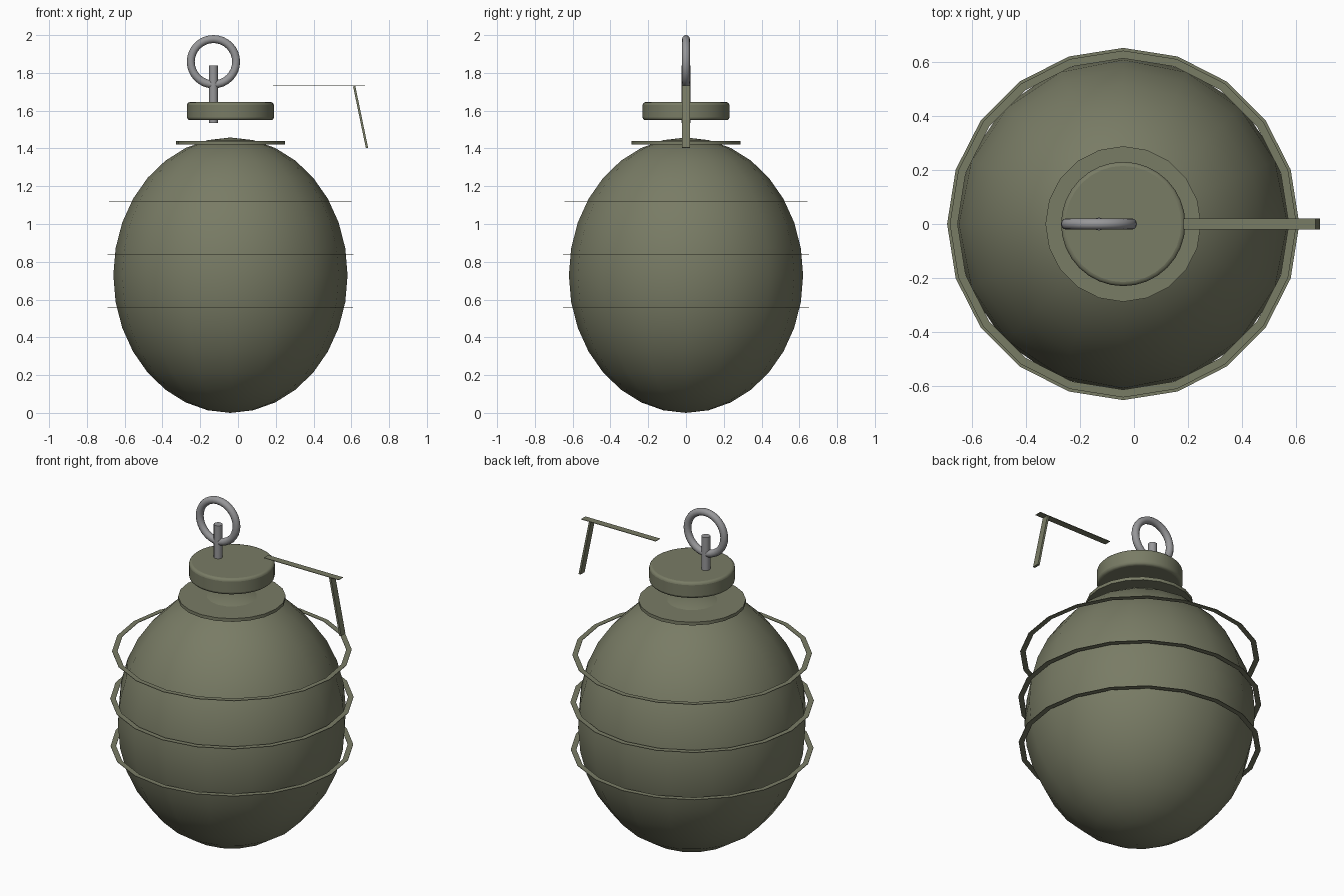
import bpy
import bmesh
import math
from mathutils import Matrix

if "Cube" in bpy.data.objects:
    bpy.data.objects.remove(bpy.data.objects["Cube"])

CX = -0.04    # axis of the body
PIN_X = -0.13  # axis of the pin and pull ring


def make_material(name, rgb):
    mat = bpy.data.materials.new(name)
    mat.diffuse_color = (*rgb, 1.0)
    mat.use_nodes = True
    mat.node_tree.nodes["Principled BSDF"].inputs["Base Color"].default_value = mat.diffuse_color
    return mat


OLIVE = make_material("olive green", (0.19, 0.20, 0.13))
STEEL = make_material("steel grey", (0.31, 0.31, 0.32))


def finish(obj, name, mat, smooth=None):
    obj.name = name
    obj.data.materials.append(mat)
    if smooth is not None:
        bpy.ops.object.shade_smooth_by_angle(angle=math.radians(smooth))
    return obj


def cylinder(name, x, z0, z1, radius, sides, mat, bevel=0.0):
    bpy.ops.mesh.primitive_cylinder_add(
        vertices=sides, radius=radius, depth=z1 - z0, location=(x, 0, (z0 + z1) / 2))
    obj = finish(bpy.context.object, name, mat, 35)
    if bevel:
        mod = obj.modifiers.new("rounded edge", 'BEVEL')
        mod.width = bevel
        mod.segments = 3
        mod.limit_method = 'ANGLE'
    return obj


def flat_band(name, z, outer, inner, sides=20, thick=0.003):
    """Thin flat hoop around the body."""
    bm = bmesh.new()
    loops = []
    for r, h in ((outer, z - thick / 2), (outer, z + thick / 2),
                 (inner, z + thick / 2), (inner, z - thick / 2)):
        loops.append([bm.verts.new((CX + r * math.cos(i * math.tau / sides),
                                    r * math.sin(i * math.tau / sides), h))
                      for i in range(sides)])
    for k in range(4):
        a, b = loops[k], loops[(k + 1) % 4]
        for i in range(sides):
            j = (i + 1) % sides
            bm.faces.new((a[i], a[j], b[j], b[i]))
    mesh = bpy.data.meshes.new(name)
    bm.to_mesh(mesh)
    bm.free()
    obj = bpy.data.objects.new(name, mesh)
    bpy.context.collection.objects.link(obj)
    return finish(obj, name, OLIVE)


def box(name, center, size, tilt, mat):
    bpy.ops.mesh.primitive_cube_add(size=1)
    obj = bpy.context.object
    obj.data.transform(Matrix.Translation(center) @ Matrix.Rotation(tilt, 4, 'Y')
                       @ Matrix.Diagonal((*size, 1)))
    return finish(obj, name, mat)


# Egg-shaped body
bpy.ops.mesh.primitive_uv_sphere_add(segments=16, ring_count=16, radius=1)
body = bpy.context.object
body.data.transform(Matrix.Translation((CX, 0, 0.729)) @ Matrix.Diagonal((0.62, 0.62, 0.729, 1)))
finish(body, "body", OLIVE, 60)

# Three thin hoops
for label, z, r in (("lower", 0.557, 0.65), ("middle", 0.837, 0.652), ("upper", 1.117, 0.642)):
    flat_band(label + "_hoop", z, r, r - 0.029)

# Collar and cap
cylinder("collar", CX, 1.42, 1.439, 0.288, 20, OLIVE)
cylinder("cap", CX, 1.55, 1.645, 0.23, 32, OLIVE, bevel=0.015)

# Pin and pull ring
cylinder("pin", PIN_X, 1.535, 1.84, 0.024, 12, STEEL)
bpy.ops.mesh.primitive_torus_add(
    major_radius=0.12, minor_radius=0.021, major_segments=32, minor_segments=12,
    location=(PIN_X, 0, 1.859), rotation=(math.pi / 2, 0, 0))
finish(bpy.context.object, "pull_ring", STEEL, 60)

# Safety lever: flat arm and slanted handle
box("lever_arm", (0.428, 0, 1.731), (0.488, 0.04, 0.003), 0, OLIVE)
box("lever_handle", (0.649, 0, 1.566), (0.012, 0.04, 0.334),
    math.atan2(-0.068, 0.328), OLIVE)
